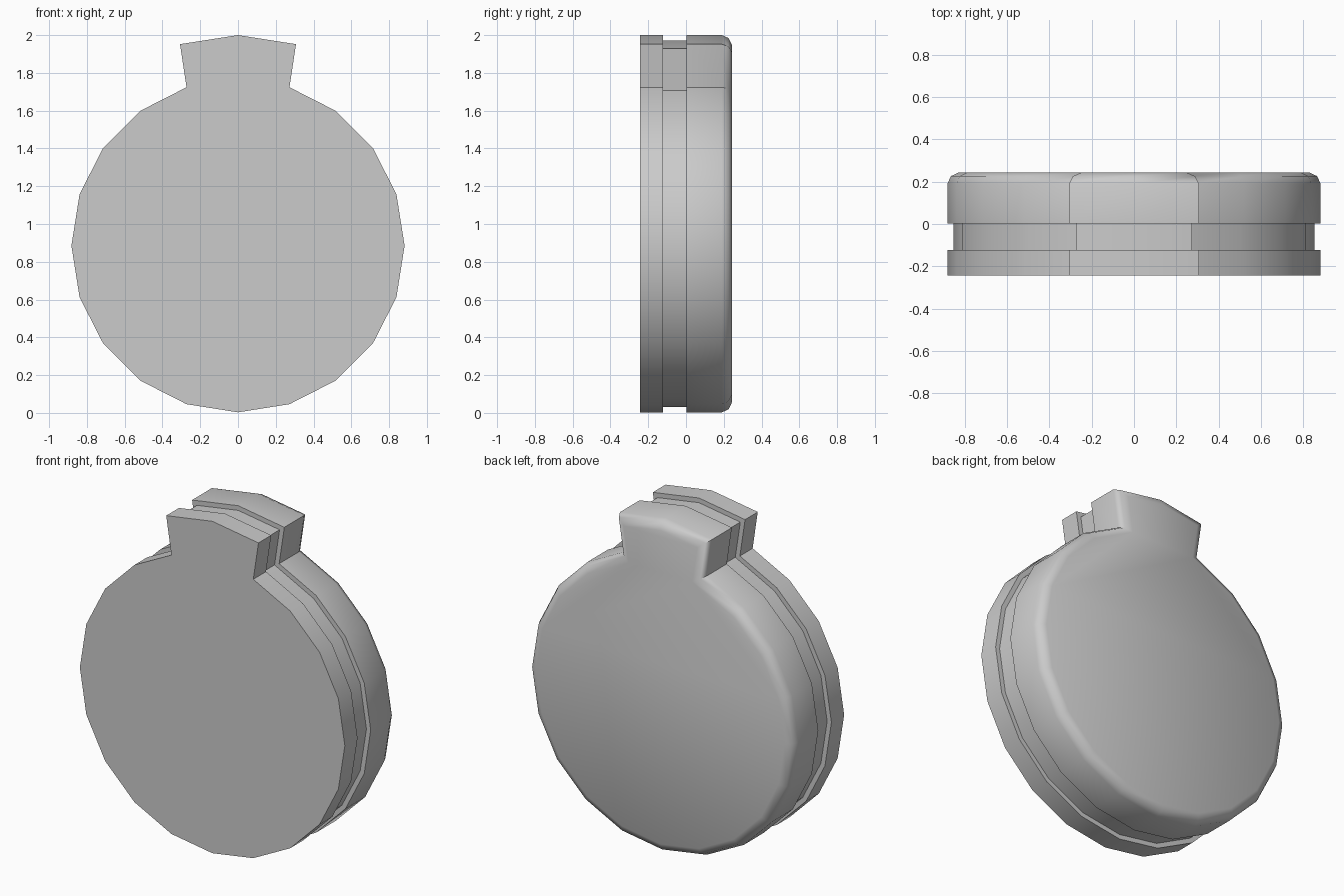
import bpy, bmesh, math
from mathutils import Vector

if "Cube" in bpy.data.objects:
    bpy.data.objects.remove(bpy.data.objects["Cube"])

R, CZ = 0.882, 0.885

# Outline: 20-sided disc with its top vertex replaced by a flared tab
outline = []
for i in range(20):
    a = math.pi / 2 - i * math.tau / 20
    p = Vector((R * math.cos(a), CZ + R * math.sin(a)))
    if i == 0:
        outline.append(Vector((0, 2.0)))
    elif i == 1:
        outline += [Vector((0.307, 1.952)), p]
    elif i == 19:
        outline += [p, Vector((-0.307, 1.952))]
    else:
        outline.append(p)


def inset(points, d):
    """Move every edge of a clockwise outline inward by d (mitred corners)."""
    result = []
    n = len(points)
    for i, p in enumerate(points):
        e0 = (p - points[i - 1]).normalized()
        e1 = (points[(i + 1) % n] - p).normalized()
        n0, n1 = Vector((e0.y, -e0.x)), Vector((e1.y, -e1.x))
        result.append(p + (n0 + n1) * d / (1 + n0.dot(n1)))
    return result


# Sections front to back (y, inset): front slab, groove, rear slab, rounded back rim
sections = [(-0.244, 0), (-0.123, 0), (-0.123, 0.028), (0.002, 0.028),
            (0.002, 0), (0.19, 0), (0.226, 0.016), (0.244, 0.054)]

bm = bmesh.new()
rings = [[bm.verts.new((p.x, y, p.y)) for p in inset(outline, d)] for y, d in sections]
for r0, r1 in zip(rings, rings[1:]):
    for i in range(len(r0)):
        bm.faces.new((r0[i - 1], r0[i], r1[i], r1[i - 1]))
bm.faces.new(rings[0])
bm.faces.new(rings[-1])
bmesh.ops.recalc_face_normals(bm, faces=bm.faces)

mesh = bpy.data.meshes.new("round_case")
bm.to_mesh(mesh)
bm.free()
case = bpy.data.objects.new("round_case", mesh)
bpy.context.collection.objects.link(case)

# Smooth rim, sharp groove and tab edges
bpy.context.view_layer.objects.active = case
case.select_set(True)
bpy.ops.object.shade_smooth_by_angle(angle=math.radians(45))
